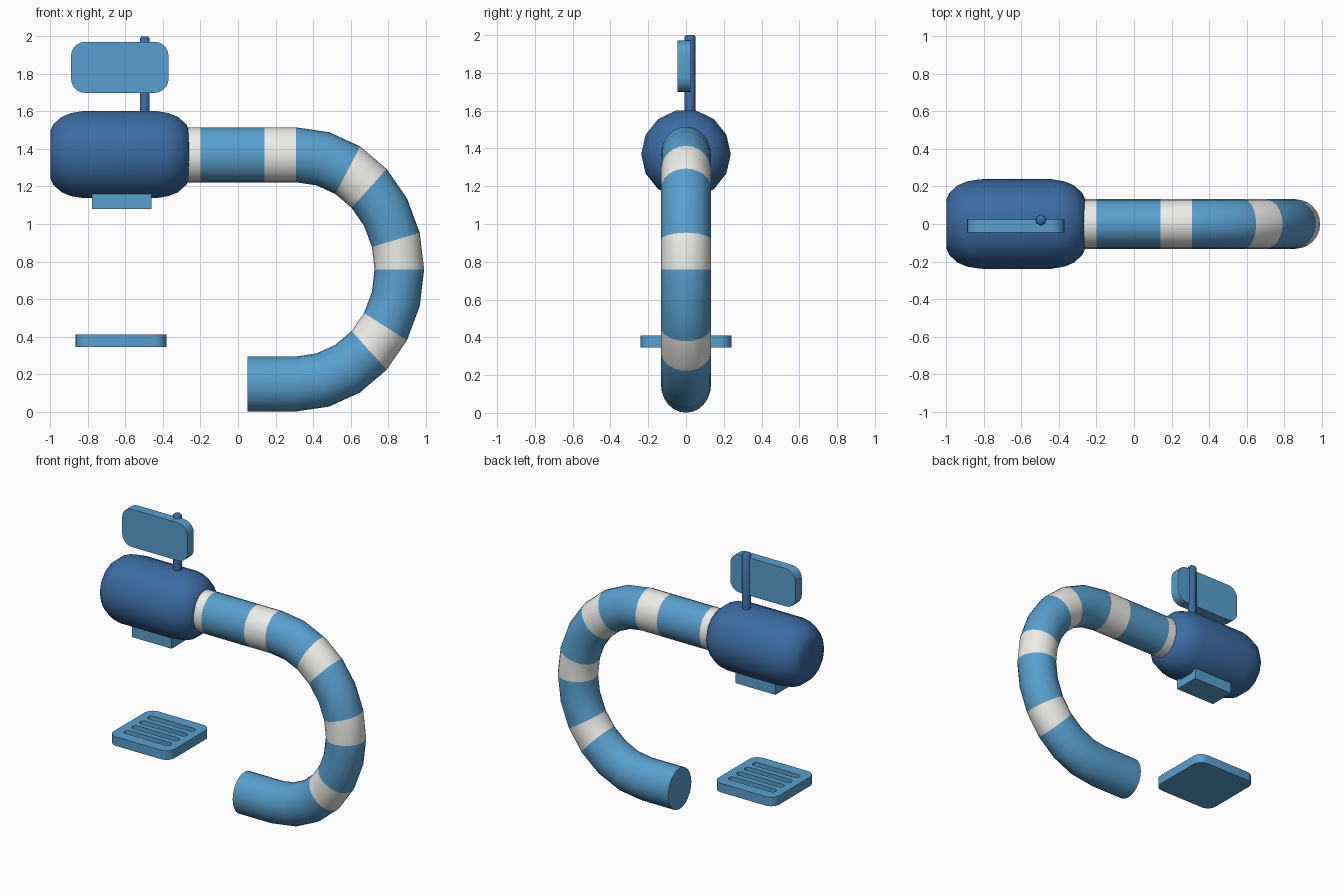
import bpy, bmesh
from math import sin, cos, pi, radians
from mathutils import Matrix

if "Cube" in bpy.data.objects:
    bpy.data.objects.remove(bpy.data.objects["Cube"])


def material(name, rgb):
    m = bpy.data.materials.new(name)
    m.diffuse_color = (*rgb, 1)
    m.use_nodes = True
    m.node_tree.nodes["Principled BSDF"].inputs["Base Color"].default_value = m.diffuse_color
    return m


LIGHT = material("light_blue", (0.10, 0.35, 0.62))
DARK = material("dark_blue", (0.045, 0.15, 0.37))
WHITE = material("white", (0.85, 0.85, 0.82))


def finish(name, bm, *mats, angle=35):
    bmesh.ops.recalc_face_normals(bm, faces=bm.faces)
    me = bpy.data.meshes.new(name)
    bm.to_mesh(me)
    bm.free()
    ob = bpy.data.objects.new(name, me)
    bpy.context.collection.objects.link(ob)
    for m in mats:
        me.materials.append(m)
    smooth(ob, angle)
    return ob


def smooth(ob, angle=35):
    bpy.ops.object.select_all(action='DESELECT')
    ob.select_set(True)
    bpy.context.view_layer.objects.active = ob
    bpy.ops.object.shade_smooth_by_angle(angle=radians(angle))


def skin(bm, rings, mat_ids=None):
    """Bridge consecutive rings of points and cap both ends."""
    vs = [[bm.verts.new(p) for p in r] for r in rings]
    n = len(vs[0])
    for i in range(len(vs) - 1):
        for j in range(n):
            k = (j + 1) % n
            f = bm.faces.new((vs[i][j], vs[i][k], vs[i + 1][k], vs[i + 1][j]))
            f.material_index = mat_ids[i] if mat_ids else 0
    bm.faces.new(vs[0])
    bm.faces.new(vs[-1])


def rounded_slab(bm, w, d, r, z0, z1, cx=0, cy=0, seg=5):
    """Slab with rounded corners, outlined in xy and extruded from z0 to z1."""
    pts = []
    for q, (sx, sy) in enumerate(((1, 1), (-1, 1), (-1, -1), (1, -1))):
        for i in range(seg + 1):
            a = (q + i / seg) * pi / 2
            pts.append((cx + sx * (w / 2 - r) + r * cos(a),
                        cy + sy * (d / 2 - r) + r * sin(a)))
    skin(bm, [[(x, y, z) for x, y in pts] for z in (z0, z1)])


# Hooked pipe: straight run, 180 degree bend, straight run, slightly stretched in z
def pipe_ring(x, z, a, n=24, r=0.132, stretch=1.11):
    out = []
    for j in range(n):
        t = 2 * pi * j / n
        out.append((x + r * cos(t) * sin(a), r * sin(t),
                    0.758 + stretch * (z + r * cos(t) * cos(a))))
    return out


R = 0.55
rings = [pipe_ring(x, R, 0) for x in (-0.30, -0.20, 0.14)]
rings += [pipe_ring(0.31 + R * sin(a), R * cos(a), a)
          for a in (radians(15 * i) for i in range(13))]
rings.append(pipe_ring(0.05, -R, pi))
bands = {0, 2, 5, 8, 11}
bm = bmesh.new()
skin(bm, rings, [1 if i in bands else 0 for i in range(len(rings) - 1)])
finish("striped_pipe", bm, LIGHT, WHITE)

# Barrel-shaped tank with domed ends
profile = [(-1.0, 0.13), (-0.985, 0.165), (-0.94, 0.206), (-0.89, 0.227), (-0.83, 0.237),
           (-0.43, 0.237), (-0.37, 0.227), (-0.32, 0.206), (-0.275, 0.165), (-0.26, 0.13)]
bm = bmesh.new()
skin(bm, [[(x, r * cos(2 * pi * j / 14), 1.37 + r * sin(2 * pi * j / 14))
           for j in range(14)] for x, r in profile])
finish("tank", bm, DARK, angle=50)

# Outlet block under the tank
bm = bmesh.new()
bmesh.ops.create_cube(bm, size=1, matrix=Matrix.Translation((-0.62, 0, 1.14))
                      @ Matrix.Diagonal((0.316, 0.19, 0.12, 1)))
finish("outlet", bm, LIGHT)

# Six-sided post
bm = bmesh.new()
skin(bm, [[(-0.497 + r * sin(pi * j / 3), 0.021 + r * cos(pi * j / 3), z)
           for j in range(6)] for z, r in ((1.55, 0.03), (1.99, 0.03), (2.0, 0.02))])
finish("sign_post", bm, DARK, angle=65)

# Upright sign panel
bm = bmesh.new()
rounded_slab(bm, 0.52, 0.272, 0.075, -0.025, 0.045)
bm.transform(Matrix.Translation((-0.63, 0, 1.835)) @ Matrix.Rotation(pi / 2, 4, 'X'))
finish("sign_panel", bm, LIGHT)

# Floating drain tray with four blind slots
bm = bmesh.new()
rounded_slab(bm, 0.484, 0.48, 0.065, 0.345, 0.41, cx=-0.624)
tray = finish("drain_tray", bm, LIGHT)
bm = bmesh.new()
for i in range(4):
    rounded_slab(bm, 0.37, 0.05, 0.024, 0.37, 0.45, cx=-0.624, cy=-0.135 + 0.09 * i, seg=4)
cutter = finish("slot_cutter", bm, LIGHT)
cutter.hide_render = True
mod = tray.modifiers.new("slots", 'BOOLEAN')
mod.operation = 'DIFFERENCE'
mod.object = cutter
bpy.context.view_layer.objects.active = tray
bpy.ops.object.modifier_move_to_index(modifier="slots", index=0)
bpy.ops.object.modifier_apply(modifier="slots")
bpy.data.objects.remove(cutter)
smooth(tray)
